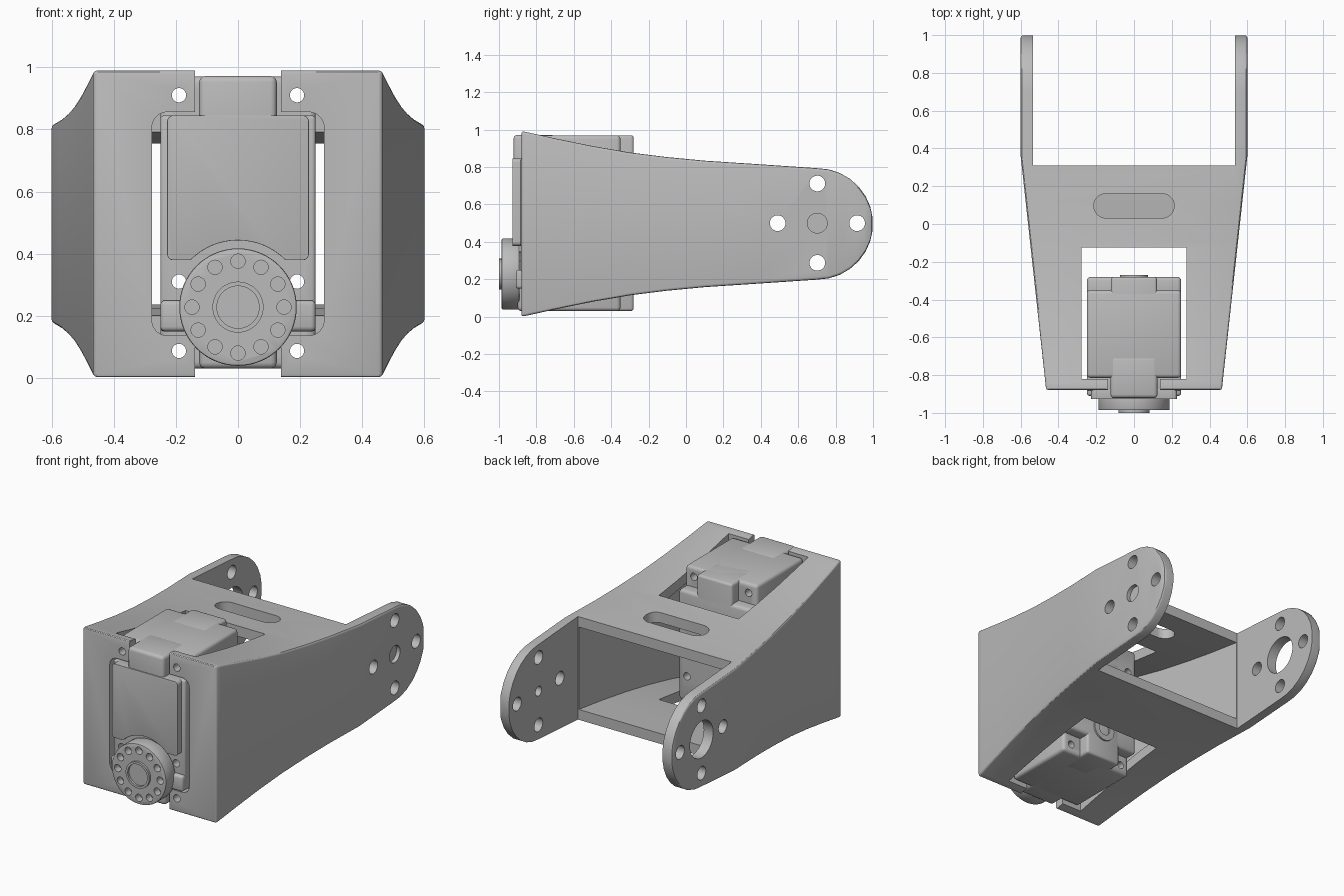
import bpy, bmesh, math
from math import sin, cos, pi, radians

if "Cube" in bpy.data.objects:
    bpy.data.objects.remove(bpy.data.objects["Cube"])

grey = bpy.data.materials.new("mid_grey")
grey.use_nodes = True
colour = (0.5, 0.5, 0.5, 1)
grey.diffuse_color = colour
grey.node_tree.nodes["Principled BSDF"].inputs["Base Color"].default_value = colour

MID = 0.496      # height of the bracket's centre line
WALL = 0.065


def finish(name, bm):
    bmesh.ops.recalc_face_normals(bm, faces=bm.faces)
    mesh = bpy.data.meshes.new(name)
    bm.to_mesh(mesh)
    bm.free()
    ob = bpy.data.objects.new(name, mesh)
    bpy.context.collection.objects.link(ob)
    mesh.materials.append(grey)
    return ob


def prism(name, outline, axis, a, b):
    """Extrude a 2D outline along an axis (outline uses the other two axes in order)."""
    bm = bmesh.new()

    def put(p, t):
        c = list(p)
        c.insert("xyz".index(axis), t)
        return bm.verts.new(c)
    near, far = [put(p, a) for p in outline], [put(p, b) for p in outline]
    bm.faces.new(near)
    bm.faces.new(far)
    for i in range(len(near)):
        j = (i + 1) % len(near)
        bm.faces.new((near[i], near[j], far[j], far[i]))
    return finish(name, bm)


def box(name, x, y, z):
    return prism(name, [(x[0], y[0]), (x[1], y[0]), (x[1], y[1]), (x[0], y[1])], "z", *z)


def disc(name, centre, r, axis, a, b, n=32):
    pts = [(centre[0] + r * cos(2 * pi * i / n), centre[1] + r * sin(2 * pi * i / n)) for i in range(n)]
    return prism(name, pts, axis, a, b)


def rounded(w, h, r, cx=0, cy=0):
    """Rounded rectangle outline with half sizes w and h."""
    pts = []
    for k, (sx, sy) in enumerate([(1, 1), (-1, 1), (-1, -1), (1, -1)]):
        for i in range(9):
            t = k * pi / 2 + i * pi / 16
            pts.append((cx + sx * (w - r) + r * cos(t), cy + sy * (h - r) + r * sin(t)))
    return pts


def loft(name, rings):
    """Skin rectangles given as (y, half width, half height)."""
    bm = bmesh.new()
    loops = [[bm.verts.new((sx * w, y, MID + sz * h)) for sx, sz in ((-1, -1), (1, -1), (1, 1), (-1, 1))]
             for y, w, h in rings]
    for a, b in zip(loops, loops[1:]):
        for i in range(4):
            j = (i + 1) % 4
            bm.faces.new((a[i], a[j], b[j], b[i]))
    bm.faces.new(loops[0])
    bm.faces.new(loops[-1])
    return finish(name, bm)


def apply(ob, mod):
    bpy.context.view_layer.objects.active = ob
    bpy.ops.object.modifier_apply(modifier=mod.name)


def bevel(ob, width, segments=3):
    mod = ob.modifiers.new("round", "BEVEL")
    mod.width, mod.segments = width, segments
    mod.limit_method, mod.angle_limit = "ANGLE", radians(40)
    apply(ob, mod)
    return ob


def cut(ob, cutters, keep=False):
    for c in cutters:
        mod = ob.modifiers.new("cut", "BOOLEAN")
        mod.operation, mod.solver, mod.object = "DIFFERENCE", "EXACT", c
        apply(ob, mod)
        if not keep:
            bpy.data.objects.remove(c)
    return ob


# Bracket: tapering shell with rounded arm ends
def half_width(y):
    return 0.465 + 0.135 * min(1, (y + 0.88) / 1.24)


profile = [(-0.88, 0.496), (-0.84, 0.488), (-0.7, 0.457), (-0.5, 0.416), (-0.3, 0.382),
           (-0.1, 0.357), (0.1, 0.338), (0.36, 0.321), (0.7, 0.298)]
rings = [(y, half_width(y), h) for y, h in profile]
for i in range(1, 8):
    t = radians(12 * i)
    rings.append((0.7 + 0.3 * sin(t), 0.6, 0.298 * cos(t)))
bracket = bevel(loft("bracket", rings), 0.018)

inner = [(-0.82, 0.483)] + profile[2:8]
cavity = loft("cavity", [(y, half_width(y) - WALL, h - WALL) for y, h in inner])
cutters = [
    cavity,
    box("arm_gap", (-0.535, 0.535), (0.31, 1.2), (-0.1, 1.1)),
    box("servo_well", (-0.277, 0.277), (-0.82, -0.125), (-0.1, 1.1)),
    prism("front_window", rounded(0.277, 0.36, 0.05, 0, MID), "y", -1, -0.8),
    box("front_notch", (-0.138, 0.138), (-1, -0.8), (-0.1, 1.1)),
    prism("cable_slot", rounded(0.213, 0.064, 0.063, 0, 0.096), "z", 0.6, 1.1),
]
for y, z in ((0.49, 0.5), (0.915, 0.5), (0.702, 0.712), (0.702, 0.288)):
    cutters.append(disc("arm_hole", (y, z), 0.042, "x", -1, 1))
cutters += [
    disc("pivot_hole", (0.702, 0.5), 0.03, "x", 0.4, 1),
    disc("pivot_counterbore", (0.702, 0.5), 0.053, "x", 0.575, 1),
    disc("bearing_hole", (0.702, 0.5), 0.115, "x", -1, -0.4),
]
for x in (-0.19, 0.19):
    for z in (0.087, 0.91):
        cutters.append(disc("mount_hole", (x, z), 0.023, "y", -1, -0.8, 24))
cut(bracket, cutters)

# Servo: stacked housing sections sharing through holes
HORN = (0, 0.228)
servo_holes = [disc("rivet_hole", (x, z), 0.023, "y", -1.1, 0, 24)
               for x in (-0.19, 0.19) for z in (0.087, 0.31, 0.69, 0.91)]
sections = [
    ("servo_body", (-0.25, 0.25), (-0.815, -0.35), (0.03, 0.97), 0.02),
    ("servo_back", (-0.25, 0.25), (-0.40, -0.28), (0.15, 0.845), 0.02),
    ("servo_front", (-0.25, 0.25), (-0.885, -0.78), (0.15, 0.845), 0.012),
]
for name, x, y, z, r in sections:
    cut(bevel(box(name, x, y, z), r), servo_holes, keep=True)
for c in servo_holes:
    bpy.data.objects.remove(c)
bevel(box("servo_spine_rear", (-0.122, 0.122), (-0.5, -0.28), (0.03, 0.97)), 0.015)
bevel(box("servo_spine_top", (-0.125, 0.125), (-0.922, -0.7), (0.7, 0.972)), 0.02)
bevel(box("servo_spine_bottom", (-0.125, 0.125), (-0.9, -0.7), (0.03, 0.3)), 0.02)
bevel(box("servo_lower_cover", (-0.25, 0.25), (-0.91, -0.85), (0.15, 0.25)), 0.015)

# Front cover with an arch cleared around the horn
cover = prism("servo_front_cover", rounded(0.228, 0.233, 0.02, 0, 0.612), "y", -0.927, -0.86)
cut(cover, [disc("arch", HORN, 0.215, "y", -1, -0.8, 64)])
bevel(cover, 0.012)

# Output horn with a ring of holes and a hub
horn = bevel(disc("horn", HORN, 0.189, "y", -0.986, -0.89, 64), 0.006, 2)
ring = []
for i in range(12):
    t = i * pi / 6
    ring.append(disc("horn_hole", (0.148 * cos(t), HORN[1] + 0.148 * sin(t)), 0.023, "y", -1.1, -0.94, 20))
cut(horn, ring)
hub = disc("horn_hub", HORN, 0.082, "y", -1, -0.95, 48)
cut(hub, [disc("hub_recess", HORN, 0.068, "y", -1.1, -0.985, 48)])
disc("horn_shaft", HORN, 0.12, "y", -0.92, -0.8)

# Idler boss on the back of the servo
idler = disc("servo_idler", HORN, 0.075, "y", -0.3, -0.27)
cut(idler, [disc("idler_hole", HORN, 0.04, "y", -0.285, -0.2)])

for ob in bpy.context.collection.objects:
    if ob.type == "MESH":
        bpy.ops.object.select_all(action="DESELECT")
        ob.select_set(True)
        bpy.context.view_layer.objects.active = ob
        bpy.ops.object.shade_smooth_by_angle(angle=radians(30))
